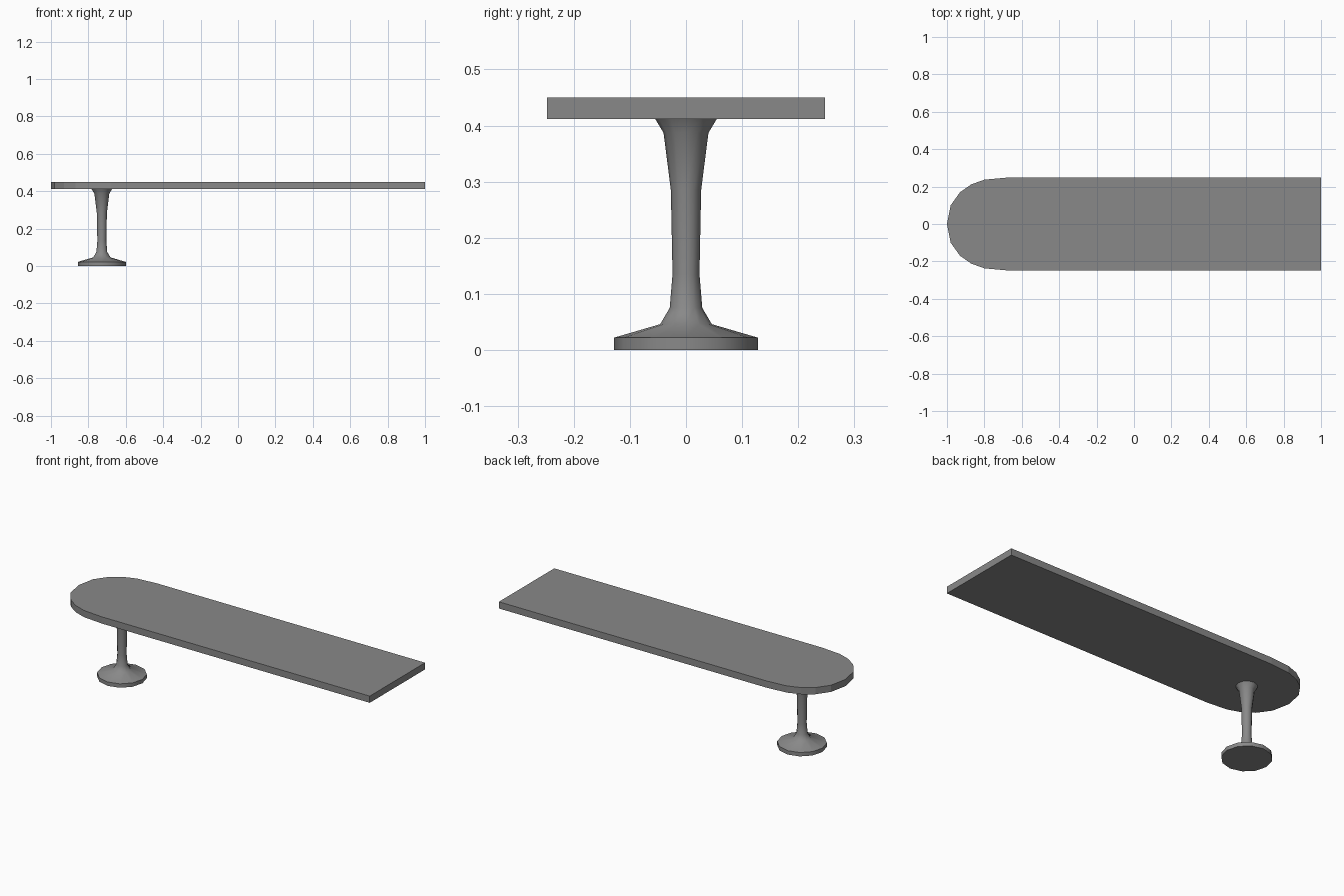
import bpy, bmesh, math

cube = bpy.data.objects.get("Cube")
if cube:
    bpy.data.objects.remove(cube, do_unlink=True)

grey = bpy.data.materials.new("plain grey")
grey.use_nodes = True
colour = (0.25, 0.25, 0.25, 1)
grey.diffuse_color = colour
grey.node_tree.nodes["Principled BSDF"].inputs["Base Color"].default_value = colour


def make_object(name, bm):
    bmesh.ops.recalc_face_normals(bm, faces=bm.faces)
    mesh = bpy.data.meshes.new(name)
    bm.to_mesh(mesh)
    bm.free()
    mesh.materials.append(grey)
    obj = bpy.data.objects.new(name, mesh)
    bpy.context.collection.objects.link(obj)
    return obj


# Table top: square at one end, rounded at the other
BOTTOM, TOP = 0.412, 0.45
half = [(1, 0.248), (-0.68, 0.248), (-0.80, 0.237), (-0.87, 0.212),
        (-0.93, 0.17), (-0.98, 0.1)]
outline = half + [(-1, 0)] + [(x, -y) for x, y in reversed(half)]
bm = bmesh.new()
slab = bm.faces.new([bm.verts.new((x, y, BOTTOM)) for x, y in outline])
raised = bmesh.ops.extrude_face_region(bm, geom=[slab], use_keep_orig=True)
for v in raised["geom"]:
    if isinstance(v, bmesh.types.BMVert):
        v.co.z = TOP
make_object("table_top", bm)

# Pedestal leg: a turned profile with a wide foot and flared neck
SIDES = 12
LEG_X = -0.728
profile = [(0.128, 0), (0.128, 0.022), (0.046, 0.046), (0.029, 0.075),
           (0.024, 0.135), (0.027, 0.285), (0.04, 0.387), (0.055, BOTTOM)]
bm = bmesh.new()
rings = []
for r, z in profile:
    angles = [2 * math.pi * i / SIDES for i in range(SIDES)]
    rings.append([bm.verts.new((LEG_X + r * math.cos(a), r * math.sin(a), z)) for a in angles])
for low, high in zip(rings, rings[1:]):
    for i in range(SIDES):
        j = (i + 1) % SIDES
        bm.faces.new((low[i], low[j], high[j], high[i]))
bm.faces.new(rings[0])
bm.faces.new(rings[-1])
leg = make_object("pedestal_leg", bm)

# Smooth the turned leg, keeping its foot rim sharp
bpy.ops.object.select_all(action="DESELECT")
leg.select_set(True)
bpy.context.view_layer.objects.active = leg
bpy.ops.object.shade_smooth_by_angle(angle=math.radians(50))
